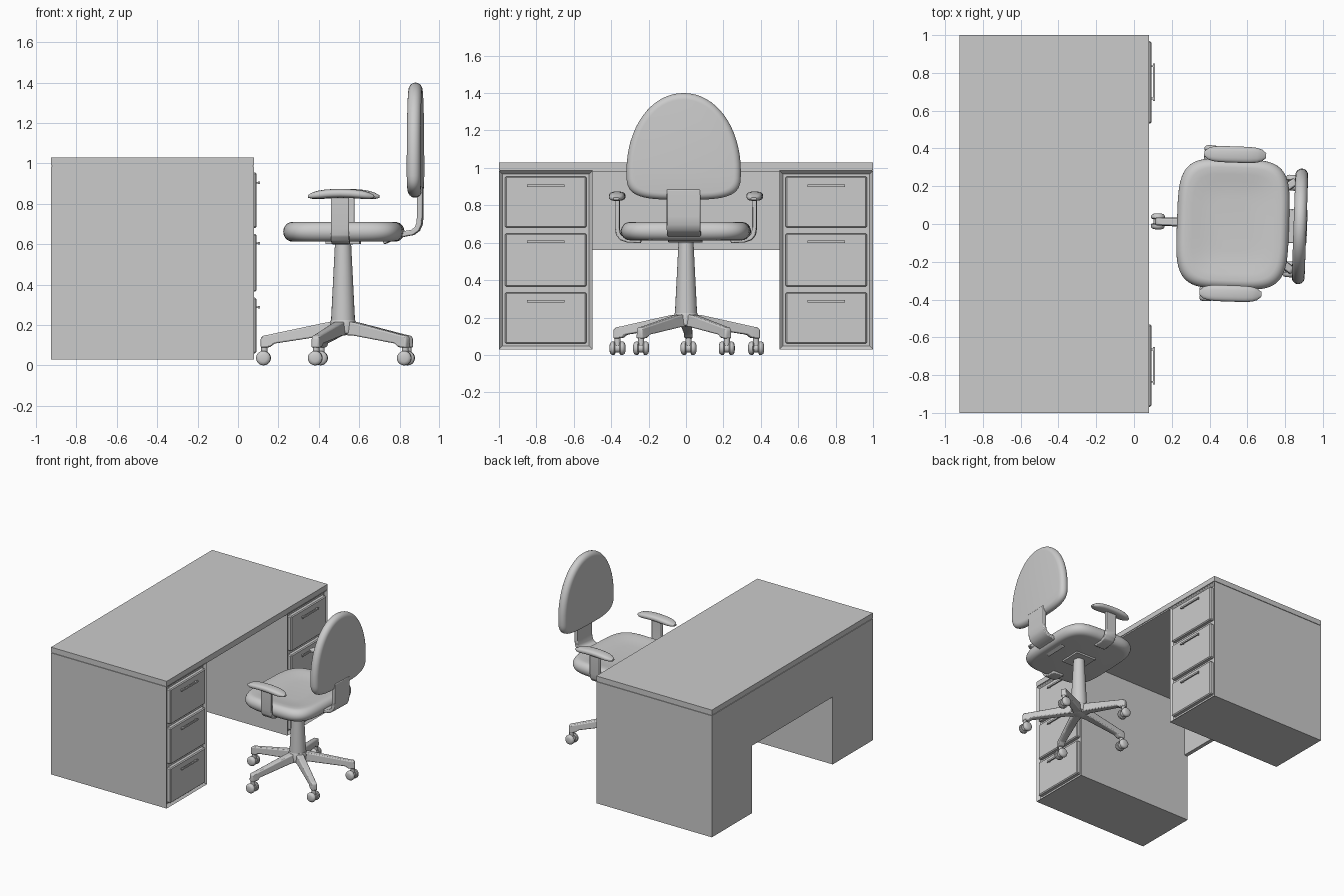
import bpy, bmesh
from math import sin, cos, pi, radians, copysign
from mathutils import Matrix, Vector

if "Cube" in bpy.data.objects:
    bpy.data.objects.remove(bpy.data.objects["Cube"])

CHAIR = Matrix.Translation((0.52, 0, 0)) @ Matrix.Rotation(radians(-2), 4, 'Z')


def finish(name, bm, matrix=None, bevel=0, segments=2, smooth=False):
    bmesh.ops.recalc_face_normals(bm, faces=bm.faces)
    me = bpy.data.meshes.new(name)
    bm.to_mesh(me)
    bm.free()
    ob = bpy.data.objects.new(name, me)
    bpy.context.collection.objects.link(ob)
    if matrix:
        ob.matrix_world = matrix
    if bevel:
        m = ob.modifiers.new("bevel", 'BEVEL')
        m.width, m.segments, m.limit_method = bevel, segments, 'ANGLE'
    if smooth:
        bpy.ops.object.select_all(action='DESELECT')
        ob.select_set(True)
        bpy.context.view_layer.objects.active = ob
        bpy.ops.object.shade_smooth_by_angle(angle=radians(40))
    return ob


def box(name, lo, hi, **kw):
    bm = bmesh.new()
    lo, hi = Vector(lo), Vector(hi)
    bmesh.ops.create_cube(bm, size=1, matrix=Matrix.Translation((lo + hi) / 2)
                          @ Matrix.Diagonal((*(hi - lo), 1)))
    return finish(name, bm, **kw)


def loft(name, rings, **kw):
    bm = bmesh.new()
    loops = [[bm.verts.new(p) for p in r] for r in rings]
    n = len(loops[0])
    for a, b in zip(loops, loops[1:]):
        for i in range(n):
            bm.faces.new((a[i], a[(i + 1) % n], b[(i + 1) % n], b[i]))
    bm.faces.new(loops[0])
    bm.faces.new(loops[-1])
    return finish(name, bm, smooth=True, **kw)


def lathe(name, profile, axis='Z', n=24, **kw):
    rings = []
    for r, h in profile:
        ring = [(r * cos(2 * pi * i / n), r * sin(2 * pi * i / n)) for i in range(n)]
        rings.append([(u, v, h) if axis == 'Z' else (u, h, v) for u, v in ring])
    return loft(name, rings, **kw)


def strap(name, path, width, thick, plane, shift=0, **kw):
    """Flat bar bent along a 2D path in the 'xz' or 'yz' plane."""
    rings = []
    for i, p in enumerate(path):
        a, b = path[max(i - 1, 0)], path[min(i + 1, len(path) - 1)]
        t = (Vector(b) - Vector(a)).normalized() * thick / 2
        ring = []
        for s, w in ((1, -1), (1, 1), (-1, 1), (-1, -1)):
            u, z, c = p[0] - t.y * s, p[1] + t.x * s, shift + w * width / 2
            ring.append((u, c, z) if plane == 'xz' else (c, u, z))
        rings.append(ring)
    return loft(name, rings, bevel=0.006, **kw)


def oval(a, up, down, n_up, n_down, count=64):
    """Superellipse outline with different upper and lower halves."""
    pts = []
    for i in range(count):
        c, s = cos(2 * pi * i / count), sin(2 * pi * i / count)
        b, n = (up, n_up) if s >= 0 else (down, n_down)
        pts.append((a * copysign(abs(c) ** (2 / n), c), b * copysign(abs(s) ** (2 / n), s)))
    return pts


def cushion(name, a, up, down, n_up, n_down, profile, place):
    """Padded slab: profile lists (edge inset, height) from one face to the other."""
    rings = [[place(u, v, h) for u, v in oval(a - d, up - d, down - d, n_up, n_down)]
             for d, h in profile]
    loft(name, rings, matrix=CHAIR)


def arc_profile(edge, low, high):
    """Rounded edge from low face to high face."""
    mid, half = (low + high) / 2, (high - low) / 2
    return [(edge * (1 - cos(t)), mid + half * sin(t))
            for t in [radians(-90 + 15 * i) for i in range(13)]]


# Desk top, shadow gap and rear modesty panel
box("desk_top", (-0.925, -1, 0.99), (0.08, 1, 1.03))
box("desk_top_gap", (-0.92, -0.995, 0.98), (0.075, 0.995, 0.995))
box("modesty_panel", (-0.925, -0.5, 0.56), (-0.895, 0.5, 0.985))

# Pedestals with recessed fronts, drawers and handles
for side, y in (("right", -0.75), ("left", 0.75)):
    bm = bmesh.new()
    bmesh.ops.create_cube(bm, size=1, matrix=Matrix.Translation((-0.4225, y, 0.5075))
                          @ Matrix.Diagonal((1.005, 0.5, 0.955, 1)))
    bm.normal_update()
    front = [f for f in bm.faces if f.normal.x > 0.9]
    bmesh.ops.inset_region(bm, faces=front, thickness=0.026, depth=0)
    bmesh.ops.translate(bm, verts=front[0].verts, vec=(-0.02, 0, 0))
    finish(side + "_pedestal", bm)
    for i, (z0, z1, zh) in enumerate(((0.06, 0.335, 0.287), (0.365, 0.65, 0.605),
                                      (0.68, 0.955, 0.905))):
        tag = f"{side}_drawer_{i + 1}"
        box(tag, (0.055, y - 0.218, z0), (0.092, y + 0.218, z1), bevel=0.007, segments=1)
        box(tag + "_handle", (0.1, y - 0.1, zh - 0.006), (0.11, y + 0.1, zh + 0.006))
        for s in (-1, 1):
            box(tag + "_handle_post", (0.09, y + s * 0.085 - 0.005, zh - 0.004),
                (0.102, y + s * 0.085 + 0.005, zh + 0.004))

# Chair seat with a slightly dished top
cushion("seat", 0.297, 0.345, 0.345, 4.2, 4.2,
        arc_profile(0.045, 0.613, 0.71) + [(0.08, 0.708), (0.12, 0.7), (0.2, 0.695)],
        lambda u, v, h: (u + 0.004, v, h))

# Chair backrest
cushion("backrest", 0.306, 0.42, 0.15, 2.05, 3.6,
        arc_profile(0.035, 0.325, 0.393), lambda u, v, h: (h, u, v + 0.98))

# Backrest support
strap("back_support", [(0.2, 0.612), (0.26, 0.64), (0.31, 0.652), (0.345, 0.658), (0.368, 0.675),
                       (0.379, 0.7), (0.383, 0.74), (0.383, 0.885)],
      0.18, 0.027, 'xz', matrix=CHAIR)

# Armrests
for side, s in (("right", -1), ("left", 1)):
    strap(side + "_arm_post", [(s * y, z) for y, z in (
        (0.24, 0.61), (0.31, 0.613), (0.345, 0.624), (0.362, 0.645), (0.367, 0.68), (0.367, 0.83))],
        0.09, 0.024, 'yz', shift=-0.002, matrix=CHAIR)
    rings = []
    for k in range(13):
        t = -1 + k / 6
        x = 0.003 + 0.164 * sin(t * pi / 2)
        f = max(1 - abs(sin(t * pi / 2)) ** 5, 0.12) ** 0.5
        zc = 0.852 - 0.016 * (x / 0.164) ** 2
        rings.append([(x, s * 0.368 + 0.043 * f * u, zc + 0.022 * f * v)
                      for u, v in oval(1, 1, 1, 2.6, 2.6, 20)])
    loft(side + "_arm_pad", rings, matrix=CHAIR)

# Column, seat plate and hub
box("seat_plate", (-0.085, -0.085, 0.6), (0.085, 0.085, 0.62), matrix=CHAIR)
lathe("column", [(0.06, 0.2), (0.059, 0.23), (0.04, 0.605)], matrix=CHAIR)
lathe("base_hub", [(0.05, 0.15), (0.066, 0.16), (0.068, 0.205), (0.06, 0.224)], matrix=CHAIR)

# Five legs with twin-wheel casters
LEG = ((0.03, 0.15, 0.218, 0.07), (0.08, 0.148, 0.213, 0.06), (0.34, 0.108, 0.158, 0.046),
       (0.362, 0.09, 0.153, 0.046), (0.398, 0.088, 0.147, 0.044), (0.408, 0.088, 0.135, 0.04))
for i in range(5):
    turn = radians(180 + 72 * i)
    rings = [[(r, -w / 2, z0), (r, w / 2, z0), (r, w * 0.42, z1), (r, -w * 0.42, z1)]
             for r, z0, z1, w in LEG]
    loft(f"leg_{i + 1}", rings, matrix=CHAIR @ Matrix.Rotation(turn, 4, 'Z'), bevel=0.007)
    spot = CHAIR @ Matrix.Translation((0.39 * cos(turn), 0.39 * sin(turn), 0))
    lathe(f"caster_stem_{i + 1}", [(0.016, 0.04), (0.016, 0.095)], n=12, matrix=spot)
    hub = spot @ Matrix.Translation((-0.004, 0, 0.036))
    lathe(f"caster_body_{i + 1}", [(0.024, -0.02), (0.024, 0.02)], 'Y', 16, matrix=hub)
    for s in (-1, 1):
        lathe(f"caster_wheel_{i + 1}", [(0.03, s * 0.012), (0.036, s * 0.017), (0.036, s * 0.029),
                                        (0.03, s * 0.038), (0.018, s * 0.042)], 'Y', 20, matrix=hub)
